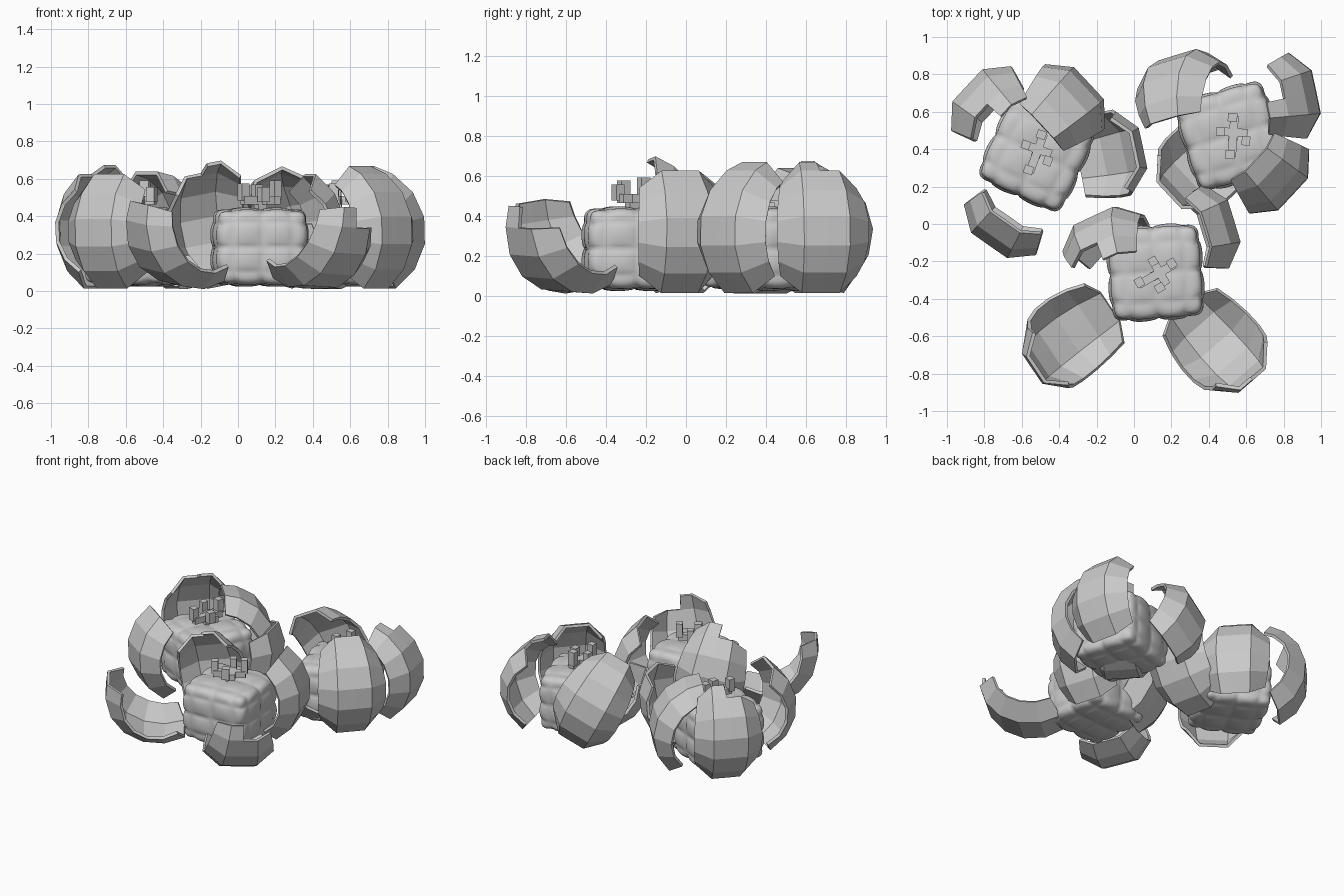
import bpy, bmesh
from math import sin, cos, pi, radians
from mathutils import Vector, Matrix

cube = bpy.data.objects.get("Cube")
if cube:
    bpy.data.objects.remove(cube)

grey = bpy.data.materials.new("plain grey")
grey.use_nodes = True
grey.diffuse_color = (0.6, 0.6, 0.6, 1)
grey.node_tree.nodes["Principled BSDF"].inputs["Base Color"].default_value = (0.6, 0.6, 0.6, 1)


def add_object(name, bm, smooth=False):
    mesh = bpy.data.meshes.new(name)
    bmesh.ops.recalc_face_normals(bm, faces=bm.faces)
    for f in bm.faces:
        f.smooth = smooth
    bm.to_mesh(mesh)
    bm.free()
    mesh.materials.append(grey)
    obj = bpy.data.objects.new(name, mesh)
    bpy.context.collection.objects.link(obj)
    return obj


# Tufted fibre cushion: rounded cube with wrapped lobes
def add_cushion(name, x, y, angle):
    bm = bmesh.new()
    bmesh.ops.create_cube(bm, size=2)
    bmesh.ops.subdivide_edges(bm, edges=bm.edges[:], cuts=27, use_grid_fill=True)
    half = Vector((0.255, 0.255, 0.21))
    for v in bm.verts:
        p = v.co.copy()
        lobe = 1
        for c in p:
            lobe *= abs(sin(1.5 * pi * c)) ** 0.6
        norm = sum(abs(c) ** 6 for c in p) ** (1 / 6)
        q = p / norm * (0.95 + 0.06 * lobe)
        v.co = Vector((q.x * half.x, q.y * half.y, q.z * half.z))
    bm.transform(Matrix.Translation((x, y, 0.235)) @ Matrix.Rotation(radians(angle), 4, "Z"))
    add_object(name, bm, True)


# Blocky sprig on top: a crossed bar with upright pegs
def add_sprig(name, x, y, angle):
    bm = bmesh.new()
    blocks = [  # centre x, y, z and size x, y, z
        (0, 0, 0.455, 0.05, 0.05, 0.07),
        (0, 0, 0.485, 0.22, 0.045, 0.045),
        (0.02, 0, 0.485, 0.045, 0.15, 0.045),
        (-0.1, 0.01, 0.53, 0.045, 0.05, 0.09),
        (0.1, 0.01, 0.54, 0.045, 0.05, 0.1),
        (0.02, 0.07, 0.525, 0.045, 0.045, 0.09),
        (-0.02, -0.07, 0.515, 0.05, 0.045, 0.08),
    ]
    for cx, cy, cz, sx, sy, sz in blocks:
        bmesh.ops.create_cube(bm, size=1, matrix=Matrix.Translation((cx, cy, cz))
                              @ Matrix.Diagonal((sx, sy, sz, 1)))
    bm.transform(Matrix.Translation((x, y, 0)) @ Matrix.Rotation(radians(angle), 4, "Z"))
    add_object(name, bm)


# Husk: bowed shell, cupped across; flap is the number of tip faces kept
def add_husk(name, x, y, yaw, tilt, roll, flap):
    bm = bmesh.new()
    radius = 0.355
    angles = (-58, -35, -12, 11, 34, 57, 74)
    across = (-1, -0.5, 0, 0.5, 1)
    cup = (0.1, 0, 0, 0, 0.1)
    grid = []
    for degrees in angles:
        a = radians(degrees)
        width = 0.14 + 0.09 * cos(a)
        line = []
        for u, d in zip(across, cup):
            r = radius - d
            line.append(bm.verts.new((r * cos(a) - 0.17, u * width, r * sin(a) + 0.3)))
        grid.append(line)
    rows = len(angles) - 1
    for i in range(rows):
        for j in range(4):
            if i < rows - 1 or j < flap:
                bm.faces.new((grid[i][j], grid[i][j + 1], grid[i + 1][j + 1], grid[i + 1][j]))
    bmesh.ops.delete(bm, geom=[v for v in bm.verts if not v.link_faces], context="VERTS")
    bm.transform(Matrix.Rotation(radians(yaw), 4, "Z") @ Matrix.Rotation(radians(-roll), 4, "X")
                 @ Matrix.Rotation(radians(tilt), 4, "Y"))
    low = min(v.co.z for v in bm.verts)
    bm.transform(Matrix.Translation((x, y, 0.02 - low)))
    obj = add_object(name, bm)
    shell = obj.modifiers.new("thickness", "SOLIDIFY")
    shell.thickness = 0.02
    shell.offset = 0


# Three pods: cushion and sprig placement, then husks as x, y, yaw, tilt, roll, flap
pods = {
    "front": ((0.115, -0.26, 4), (0.12, -0.27, 30), [
        (-0.12, -0.44, 214, 60, 8, 4), (0.26, -0.43, -49, 63, 3, 2),
        (-0.07, -0.13, 115, 5, 10, 2), (0.35, -0.04, 17, 1, 0, 0)]),
    "left_rear": ((-0.52, 0.375, -25), (-0.52, 0.38, 70), [
        (-0.74, 0.6, 137, 3, 0, 2), (-0.34, 0.66, 43, -12, 0, 4),
        (-0.31, 0.33, 12, 30, 0, 0), (-0.66, 0.05, 235, 2, 0, 0)]),
    "right_rear": ((0.515, 0.47, 17), (0.53, 0.47, 86), [
        (0.38, 0.79, 107, -8, 26, 4), (0.8, 0.67, 12, -2, 0, 2),
        (0.72, 0.28, -43, -2, 0, 4), (0.58, 0.52, 223, 60, 0, 0)]),
}
for pod, (cushion, sprig, husks) in pods.items():
    add_cushion(pod + "_cushion", *cushion)
    add_sprig(pod + "_sprig", *sprig)
    for n, husk in enumerate(husks, 1):
        add_husk(f"{pod}_husk_{n}", *husk)
